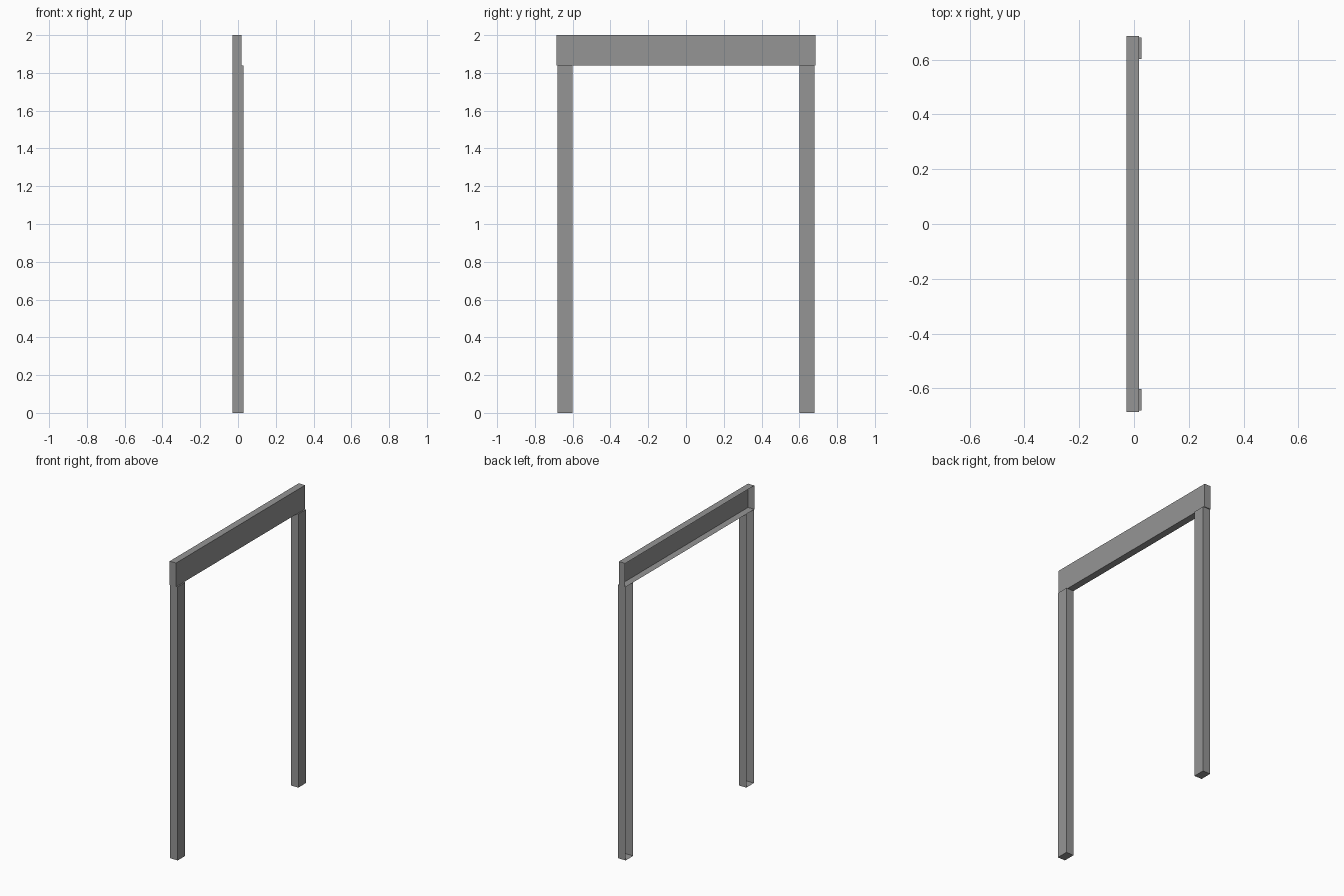
import bpy
import bmesh
from mathutils import Vector

cube = bpy.data.objects.get("Cube")
if cube:
    bpy.data.objects.remove(cube, do_unlink=True)

grey = bpy.data.materials.new("plain grey")
grey.use_nodes = True
COLOUR = (0.30, 0.30, 0.30, 1)
grey.diffuse_color = COLOUR
grey.node_tree.nodes["Principled BSDF"].inputs["Base Color"].default_value = COLOUR


def open_box(name, low, high):
    """Thin-walled box channel, left open on its -x side."""
    low, high = Vector(low), Vector(high)
    bm = bmesh.new()
    bmesh.ops.create_cube(bm, size=1)
    for v in bm.verts:
        v.co = (low + high) / 2 + v.co * (high - low)
    bm.normal_update()
    back = [f for f in bm.faces if f.normal.x < -0.9]
    bmesh.ops.delete(bm, geom=back, context='FACES_ONLY')
    mesh = bpy.data.meshes.new(name)
    bm.to_mesh(mesh)
    bm.free()
    mesh.materials.append(grey)
    obj = bpy.data.objects.new(name, mesh)
    bpy.context.collection.objects.link(obj)
    return obj


BACK, BEAM_FACE, POST_FACE = -0.028, 0.019, 0.028
BEAM_BOTTOM, TOP = 1.84, 2.0

# Header beam across the top
open_box("header_beam", (BACK, -0.686, BEAM_BOTTOM), (BEAM_FACE, 0.686, TOP))

# Two upright posts, slightly deeper than the beam
open_box("front_post", (BACK, -0.681, 0), (POST_FACE, -0.601, BEAM_BOTTOM))
open_box("back_post", (BACK, 0.601, 0), (POST_FACE, 0.681, BEAM_BOTTOM))
